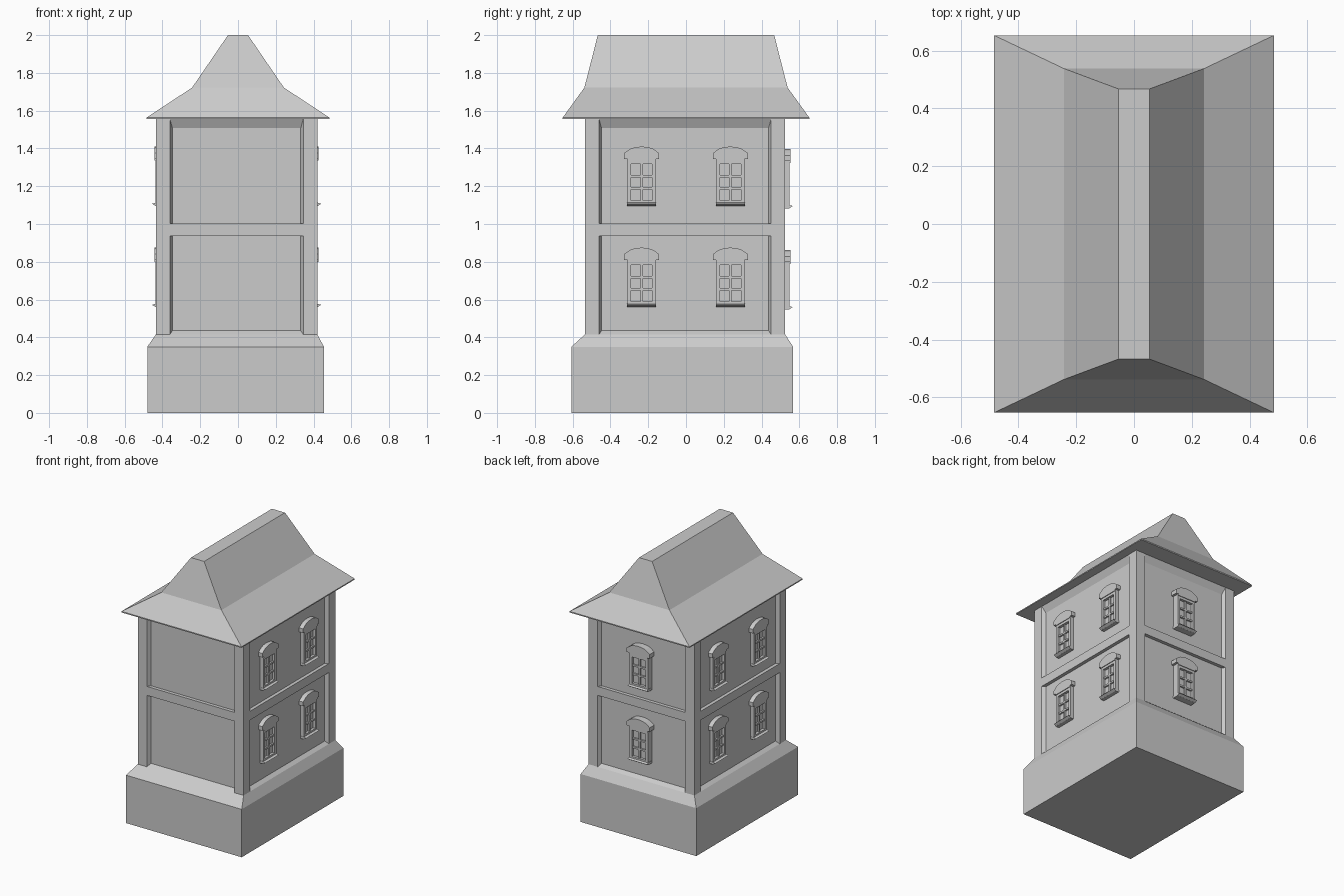
import bpy, bmesh, math
from mathutils import Matrix

if "Cube" in bpy.data.objects:
    bpy.data.objects.remove(bpy.data.objects["Cube"])


def finish(name, bm, matrix=None):
    bmesh.ops.recalc_face_normals(bm, faces=bm.faces)
    me = bpy.data.meshes.new(name)
    bm.to_mesh(me)
    bm.free()
    ob = bpy.data.objects.new(name, me)
    if matrix:
        ob.matrix_world = matrix
    bpy.context.collection.objects.link(ob)
    return ob


def loft(bm, rings):
    """Closed skin through a stack of equal-length rings."""
    vs = [[bm.verts.new(p) for p in r] for r in rings]
    n = len(vs[0])
    for a, b in zip(vs, vs[1:]):
        for i in range(n):
            j = (i + 1) % n
            bm.faces.new((a[i], a[j], b[j], b[i]))
    bm.faces.new(vs[0])
    bm.faces.new(vs[-1])


def rect(x0, x1, y0, y1, z):
    return [(x0, y0, z), (x1, y0, z), (x1, y1, z), (x0, y1, z)]


def stack(name, *levels):
    bm = bmesh.new()
    loft(bm, [rect(*l) for l in levels])
    return finish(name, bm)


# Outer body limits and recess depth of the wall panels
X0, X1, Y0, Y1, R = -0.435, 0.42, -0.535, 0.525, 0.025
WX0, WX1, WY0, WY1 = X0 + R, X1 - R, Y0 + R, Y1 - R

# Plinth with sloped top, recessed walls, floor band and cornice
stack("plinth", (-0.48, 0.455, -0.607, 0.567, 0), (-0.48, 0.455, -0.607, 0.567, 0.35),
      (X0, X1, Y0, Y1, 0.415), (WX0, WX1, WY0, WY1, 0.435))
stack("walls", (WX0, WX1, WY0, WY1, 0.42), (WX0, WX1, WY0, WY1, 1.557))
stack("floor_band", (X0, X1, Y0, Y1, 0.937), (X0, X1, Y0, Y1, 1.002))
stack("cornice", (WX0, WX1, WY0, WY1, 1.507), (X0, X1, Y0, Y1, 1.557))

# Corner pillars: L-shaped plan with splayed inner sides
W, S = 0.074, 0.014
plan = [(0, 0), (W, 0), (W + S, R), (R, R), (R, W + S), (0, W)]
for cx, sx in ((X0, 1), (X1, -1)):
    for cy, sy in ((Y0, 1), (Y1, -1)):
        bm = bmesh.new()
        loft(bm, [[(cx + sx * u, cy + sy * v, z) for u, v in plan] for z in (0.412, 1.557)])
        finish("corner_pillar", bm)

# Flared hip roof with flat ridge
stack("roof", (-0.485, 0.485, -0.653, 0.653, 1.555), (-0.485, 0.485, -0.653, 0.653, 1.563),
      (-0.243, 0.243, -0.538, 0.538, 1.722), (-0.053, 0.053, -0.467, 0.467, 2.0))


def window(matrix, back=0.0):
    """Local axes: x along the wall, y outwards, z up from the sill."""
    bm = bmesh.new()

    def bar(x0, x1, z0, z1, depth):
        loft(bm, [rect(x0, x1, -back, depth, z0), rect(x0, x1, -back, depth, z1)])

    bar(-0.075, 0.075, 0.0, 0.25, 0.008)              # glass
    for s in (-1, 1):                                 # jambs
        bar(min(s * 0.075, s * 0.055), max(s * 0.075, s * 0.055), 0.0, 0.25, 0.027)
    bar(-0.055, 0.055, 0.0, 0.03, 0.027)              # bottom rail
    bar(-0.055, 0.055, 0.222, 0.25, 0.027)            # head
    bar(-0.007, 0.007, 0.03, 0.222, 0.02)             # glazing bars
    for z in (0.088, 0.152):
        bar(-0.055, 0.055, z, z + 0.012, 0.02)
    # wedge sill
    sill = [(-back, 0.0), (0.026, 0.0), (0.045, 0.012), (0.026, 0.018), (-back, 0.018)]
    loft(bm, [[(x, d, z) for d, z in sill] for x in (-0.077, 0.077)])
    # arched hood
    hood = [(0.075, 0.24), (0.075, 0.25), (0.093, 0.25), (0.093, 0.28)]
    hood += [(0.08 * math.cos(a), 0.281 + 0.034 * math.sin(a))
             for a in (math.pi * k / 8 for k in range(1, 8))]
    hood += [(-0.093, 0.28), (-0.093, 0.25), (-0.075, 0.25), (-0.075, 0.24)]
    loft(bm, [[(x, d, z) for x, z in hood] for d in (-back, 0.032)])
    finish("window", bm, matrix)


# Two windows per floor on each side, one per floor at the back
for z in (0.56, 1.095):
    for y in (-0.235, 0.235):
        window(Matrix.Translation((WX1, y, z)) @ Matrix.Rotation(-math.pi / 2, 4, 'Z'))
        window(Matrix.Translation((WX0, y, z)) @ Matrix.Rotation(math.pi / 2, 4, 'Z'))
    window(Matrix.Translation((0, WY1 + 0.02, z - 0.012)), 0.02)
